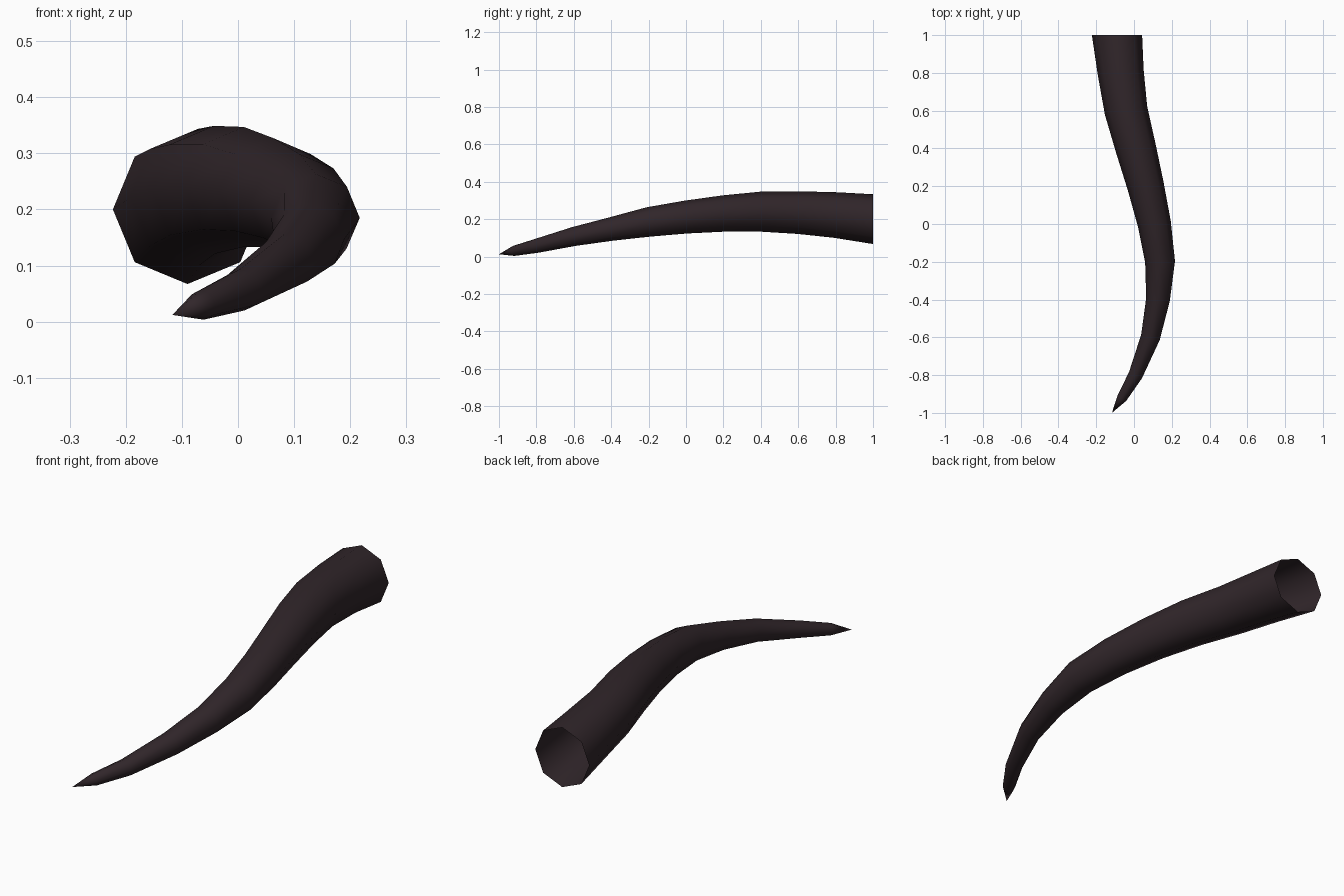
import bpy, bmesh
from math import cos, sin, pi
from mathutils import Vector

if "Cube" in bpy.data.objects:
    bpy.data.objects.remove(bpy.data.objects["Cube"])

SIDES = 8
# Centreline and radius from the open root to the last ring: x, y, z, radius
RINGS = [
    (-0.09, 1.0, 0.20, 0.133),
    (-0.07, 0.80, 0.222, 0.122),
    (-0.042, 0.60, 0.235, 0.114),
    (0.010, 0.40, 0.240, 0.107),
    (0.062, 0.20, 0.230, 0.097),
    (0.108, 0.0, 0.211, 0.088),
    (0.138, -0.20, 0.185, 0.079),
    (0.127, -0.40, 0.147, 0.063),
    (0.087, -0.60, 0.107, 0.051),
    (0.008, -0.80, 0.057, 0.038),
    (-0.064, -0.922, 0.030, 0.027),
]
TIP = (-0.117, -1.0, 0.012)

bm = bmesh.new()
path = [Vector(r[:3]) for r in RINGS] + [Vector(TIP)]
loops = []
for i, ring in enumerate(RINGS):
    # Each ring faces along the path; the root is cut square
    direction = path[i + 1] - path[i - 1] if i else Vector((0, -1, 0))
    direction.normalize()
    side = direction.cross(Vector((0, 0, 1))).normalized()
    up = side.cross(direction)
    loops.append([bm.verts.new(path[i] + ring[3] * (
        side * cos(2 * pi * k / SIDES) + up * sin(2 * pi * k / SIDES)))
        for k in range(SIDES)])

# Tapered wall
for a, b in zip(loops, loops[1:]):
    for k in range(SIDES):
        n = (k + 1) % SIDES
        bm.faces.new((a[k], a[n], b[n], b[k]))

# Pointed end
tip = bm.verts.new(TIP)
for k in range(SIDES):
    bm.faces.new((loops[-1][k], loops[-1][(k + 1) % SIDES], tip))

bmesh.ops.recalc_face_normals(bm, faces=bm.faces)
# Open shell: make sure the wall faces outward
bm.faces.ensure_lookup_table()
f = bm.faces[0]
f.normal_update()
if f.normal.dot(f.calc_center_median() - (path[0] + path[1]) / 2) < 0:
    bmesh.ops.reverse_faces(bm, faces=bm.faces)
for f in bm.faces:
    f.smooth = True

mesh = bpy.data.meshes.new("horn")
bm.to_mesh(mesh)
bm.free()
horn = bpy.data.objects.new("horn", mesh)
bpy.context.collection.objects.link(horn)

mat = bpy.data.materials.new("dark_horn")
mat.diffuse_color = (0.030, 0.019, 0.023, 1)
mat.use_nodes = True
mat.node_tree.nodes["Principled BSDF"].inputs["Base Color"].default_value = mat.diffuse_color
mesh.materials.append(mat)
